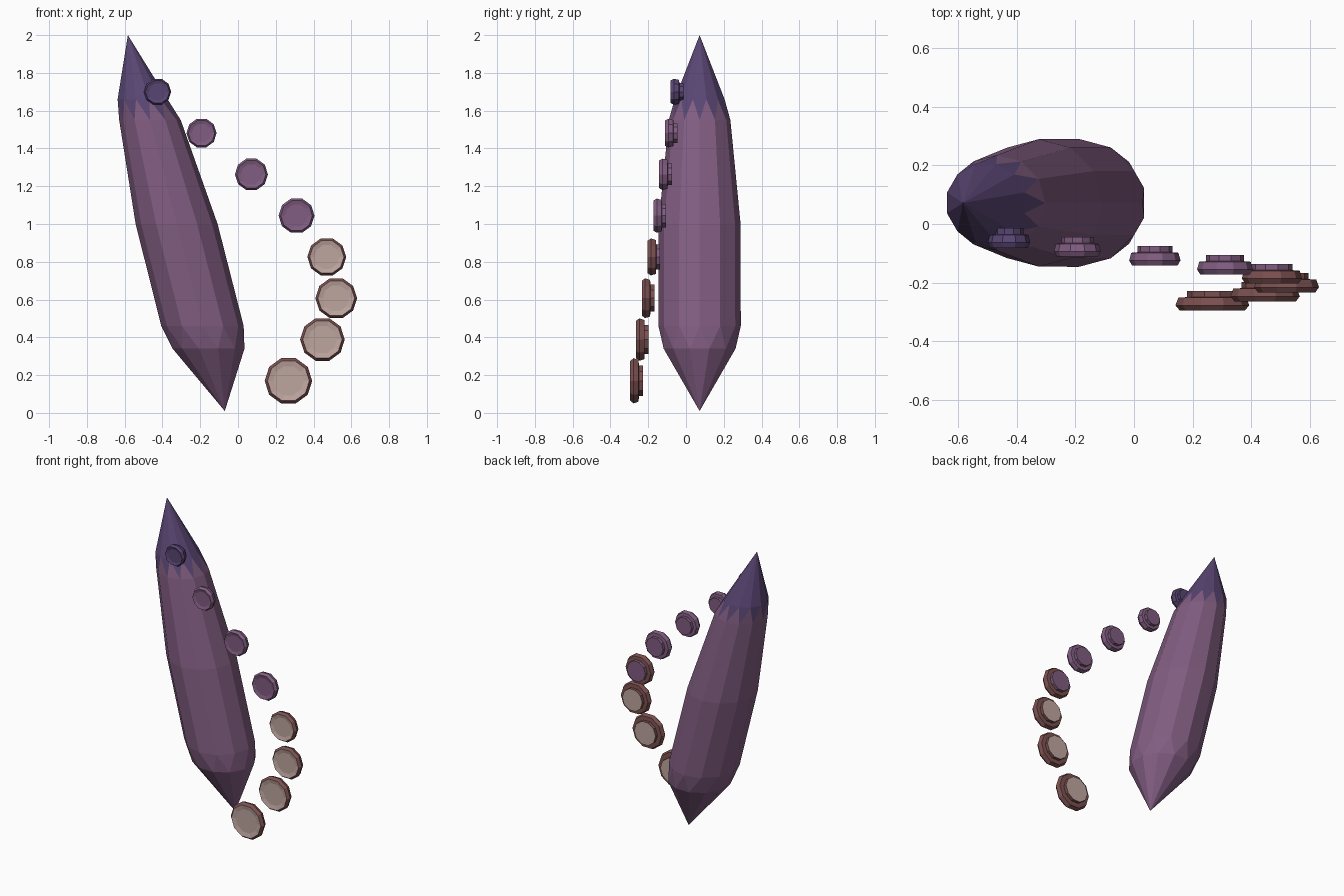
import bpy, bmesh
from math import sin, cos, pi

if "Cube" in bpy.data.objects:
    bpy.data.objects.remove(bpy.data.objects["Cube"])


def material(name, rgb):
    m = bpy.data.materials.new(name)
    m.diffuse_color = (*rgb, 1)
    m.use_nodes = True
    m.node_tree.nodes["Principled BSDF"].inputs["Base Color"].default_value = m.diffuse_color
    return m


DARK = material("deep_violet", (0.10, 0.06, 0.17))
PURPLE = material("purple", (0.22, 0.11, 0.22))
ROSE = material("rose", (0.20, 0.08, 0.08))
CREAM = material("cream", (0.52, 0.38, 0.35))


def finish(bm, name, mats):
    bmesh.ops.recalc_face_normals(bm, faces=bm.faces)
    me = bpy.data.meshes.new(name)
    bm.to_mesh(me)
    bm.free()
    for m in mats:
        me.materials.append(m)
    ob = bpy.data.objects.new(name, me)
    bpy.context.collection.objects.link(ob)
    return ob


def bridge(bm, a, b, mat):
    n = len(a)
    for i in range(n):
        j = (i + 1) % n
        bm.faces.new((a[i], a[j], b[j], b[i])).material_index = mat


# Leaning crystal body: 12 sides, end rings turned half a step
def build_body():
    bm = bmesh.new()
    n, cy = 12, 0.072

    def ring(cx, z, r, half):
        return [bm.verts.new((cx + r * cos(2 * pi * (i + half) / n),
                              cy + r * sin(2 * pi * (i + half) / n), z)) for i in range(n)]

    bottom = bm.verts.new((-0.07, cy, 0.01))
    low = ring(-0.156, 0.34, 0.197, 0.5)
    belly = ring(-0.188, 0.46, 0.218, 0)
    mid = ring(-0.325, 1.0, 0.217, 0)
    neck = ring(-0.466, 1.55, 0.163, 0)
    collar = ring(-0.505, 1.66, 0.137, 0.5)
    tip = bm.verts.new((-0.583, cy, 2.0))
    bridge(bm, belly, mid, 0)
    bridge(bm, mid, neck, 0)
    for i in range(n):
        j = (i + 1) % n
        bm.faces.new((bottom, low[j], low[i]))
        bm.faces.new((low[i], belly[j], belly[i]))
        bm.faces.new((low[i], low[j], belly[j]))
        bm.faces.new((neck[i], neck[j], collar[i]))
        bm.faces.new((neck[j], collar[j], collar[i])).material_index = 1
        bm.faces.new((collar[i], collar[j], tip)).material_index = 1
    finish(bm, "crystal_body", [PURPLE, DARK])


# Small stepped disc facing the front
def build_disc(name, x, z, y, r, side, face, base, back):
    bm = bmesh.new()
    n = 10
    # (radius factor, depth) from dished front to back
    profile = [(0.64, 0.006), (0.88, 0.0), (1.0, 0.018), (0.92, 0.044),
               (0.68, 0.046), (0.68, 0.067)]
    slots = [1, 0, 0, 0, 2]
    rings = [[bm.verts.new((x + r * f * cos(2 * pi * i / n), y + d,
                            z + r * f * sin(2 * pi * i / n))) for i in range(n)]
             for f, d in profile]
    for k, s in enumerate(slots):
        bridge(bm, rings[k], rings[k + 1], s)
    bm.faces.new(rings[0]).material_index = 1
    bm.faces.new(rings[-1]).material_index = 3
    finish(bm, name, [side, face, base, back])


build_body()

# Arc of discs growing toward the ground
arc_x = [-0.426, -0.193, 0.071, 0.31, 0.47, 0.52, 0.447, 0.267]
for i, x in enumerate(arc_x):
    if i < 2:
        mats = [DARK if i == 0 else PURPLE] * 4
    elif i < 4:
        mats = [PURPLE] * 4
    elif i == 4:
        mats = [ROSE, CREAM, PURPLE, PURPLE]
    else:
        mats = [ROSE, CREAM, ROSE, CREAM]
    build_disc(f"disc_{i + 1}", x, 1.70 - 0.2186 * i, -0.081 - 0.0306 * i,
               0.072 + 0.0077 * i, *mats)
